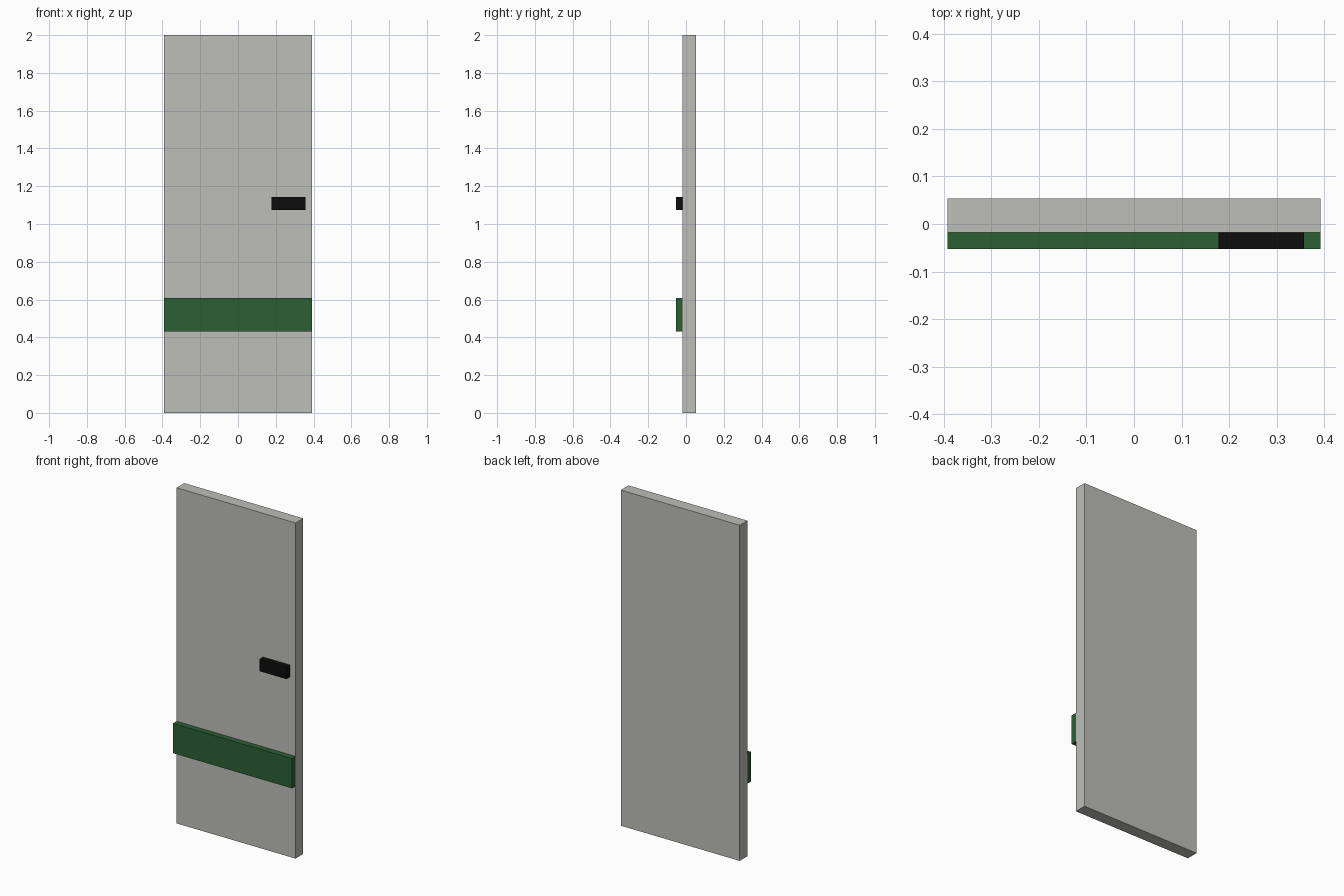
import bpy
import bmesh
from mathutils import Vector

if "Cube" in bpy.data.objects:
    bpy.data.objects.remove(bpy.data.objects["Cube"])


def material(name, rgb):
    m = bpy.data.materials.new(name)
    m.diffuse_color = (*rgb, 1.0)
    m.use_nodes = True
    m.node_tree.nodes["Principled BSDF"].inputs["Base Color"].default_value = m.diffuse_color
    return m


def box(name, low, high, mat):
    """Axis-aligned box between two corners."""
    low, high = Vector(low), Vector(high)
    mesh = bpy.data.meshes.new(name)
    bm = bmesh.new()
    bmesh.ops.create_cube(bm, size=1.0)
    bmesh.ops.scale(bm, vec=high - low, verts=bm.verts)
    bm.to_mesh(mesh)
    bm.free()
    mesh.materials.append(mat)
    obj = bpy.data.objects.new(name, mesh)
    obj.location = (low + high) / 2
    bpy.context.collection.objects.link(obj)
    return obj


grey = material("warm grey", (0.515, 0.515, 0.485))
green = material("dark green", (0.025, 0.117, 0.034))
black = material("black", (0.004, 0.004, 0.004))

HALF_W = 0.392   # half the door width
FACE = -0.018    # front face of the door panel
FRONT = -0.053   # front of the fittings

# Door panel
box("door_panel", (-HALF_W, FACE, 0.0), (HALF_W, 0.054, 2.0), grey)
# Green band across the lower front
box("green_band", (-HALF_W, FRONT, 0.432), (HALF_W, FACE, 0.609), green)
# Handle bar
box("door_handle", (0.178, FRONT, 1.073), (0.357, FACE, 1.144), black)
